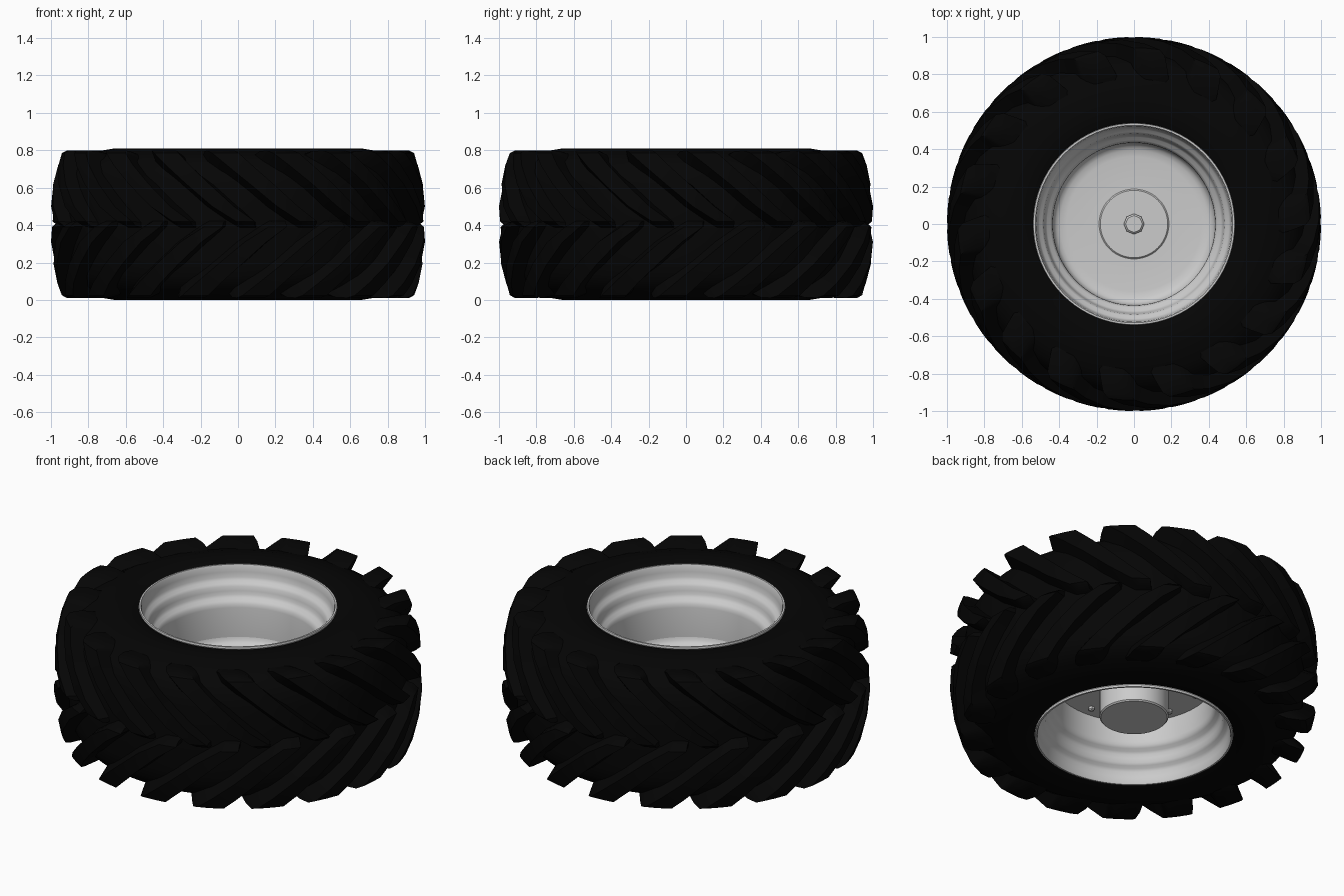
import bpy, bmesh
from math import sin, cos, pi, radians

if "Cube" in bpy.data.objects:
    bpy.data.objects.remove(bpy.data.objects["Cube"])

H = 0.81          # overall width of the wheel (along z)
LUGS = 18         # tread lugs per side


def polar(r, a, z):
    return (r * sin(a), -r * cos(a), z)


def finish(name, bm, mat=None, angle=35):
    bmesh.ops.recalc_face_normals(bm, faces=bm.faces)
    me = bpy.data.meshes.new(name)
    bm.to_mesh(me)
    bm.free()
    ob = bpy.data.objects.new(name, me)
    bpy.context.collection.objects.link(ob)
    if mat:
        me.materials.append(mat)
    bpy.ops.object.select_all(action='DESELECT')
    ob.select_set(True)
    bpy.context.view_layer.objects.active = ob
    bpy.ops.object.shade_smooth_by_angle(angle=radians(angle))
    return ob


def lathe(name, profile, seg=80, mat=None, closed=False, caps=False, angle=35):
    bm = bmesh.new()
    rings = [[bm.verts.new(polar(r, 2 * pi * i / seg, z)) for i in range(seg)]
             for r, z in profile]
    pairs = list(zip(rings, rings[1:]))
    if closed:
        pairs.append((rings[-1], rings[0]))
    for a, b in pairs:
        for i in range(seg):
            j = (i + 1) % seg
            bm.faces.new((a[i], a[j], b[j], b[i]))
    if caps:
        bm.faces.new(rings[0])
        bm.faces.new(rings[-1])
    return finish(name, bm, mat, angle)


def mirrored(half):
    """Complete a top-half profile with its reflection about mid height."""
    return half + [(r, H - z) for r, z in reversed(half[:-1])]


rubber = bpy.data.materials.new("rubber")
rubber.diffuse_color = (0.0015, 0.0015, 0.0015, 1)
rubber.use_nodes = True
rubber.node_tree.nodes["Principled BSDF"].inputs["Base Color"].default_value = rubber.diffuse_color

# Tyre carcass
lathe("tyre_carcass", mirrored([
    (.53, .785), (.555, .798), (.61, .808), (.66, .81), (.72, .80), (.80, .775),
    (.86, .74), (.90, .68), (.918, .60), (.925, H / 2)]), mat=rubber)

# Tread lugs: angle offset, top (r, z), base (r, z), top half width,
# base widths on the trailing and leading flank
STATIONS = [
    (.060, .965, .395, .905, .385, .035, .060, .050),
    (.040, .995, .420, .905, .415, .050, .095, .065),
    (-.08, 1.00, .500, .905, .500, .058, .110, .080),
    (-.22, .988, .620, .895, .610, .064, .118, .086),
    (-.34, .966, .720, .870, .680, .070, .122, .092),
    (-.42, .942, .785, .840, .725, .076, .124, .098),
    (-.45, .915, .799, .800, .750, .080, .124, .102),
    (-.48, .850, .796, .770, .765, .080, .118, .102),
    (-.50, .785, .786, .755, .775, .062, .090, .080),
]
bm = bmesh.new()
for side in (0, 1):
    flip = (lambda z: H - z) if side else (lambda z: z)
    for k in range(LUGS):
        a0 = 2 * pi * (k - side * 0.5) / LUGS
        rows = []
        for t, rt, zt, rb, zb, wt, w0, w1 in STATIONS:
            a = a0 + t
            pts = [(rb, a - w0, zb), (rt, a - wt, zt), (rt, a, zt),
                   (rt, a + wt, zt), (rb, a + w1, zb)]
            rows.append([bm.verts.new(polar(r, b, flip(z))) for r, b, z in pts])
        for p, q in zip(rows, rows[1:]):
            for i in range(4):
                bm.faces.new((p[i], p[i + 1], q[i + 1], q[i]))
            bm.faces.new((p[4], p[0], q[0], q[4]))
        bm.faces.new(rows[0])
        bm.faces.new(rows[-1])
finish("tread_lugs", bm, rubber, 40)

# Stepped rim barrel
lathe("rim", mirrored([
    (.53, .775), (.54, .795), (.538, .806), (.528, .806), (.523, .795), (.519, .765),
    (.516, .735), (.507, .718), (.492, .708), (.483, .695), (.478, .67), (.474, .65),
    (.465, .635), (.448, .625), (.438, .61), (.434, .59), (.432, H / 2)]))

# Wheel disc with a soft fillet into the barrel
lathe("wheel_disc", [
    (.432, .415), (.427, .398), (.415, .383), (.395, .373), (.36, .368),
    (.185, .368), (.185, .342), (.432, .342)], closed=True)

# Hub drum reaching towards the lower side
lathe("hub_drum", [(.18, .12), (.187, .127), (.187, .373), (.18, .38)],
      seg=48, caps=True)

# Centre pin
lathe("centre_pin", [(.055, .37), (.055, .39), (.045, .40)], seg=8, caps=True)

# Disc bolts on the lower face
bm = bmesh.new()
for k in range(10):
    a = 2 * pi * k / 10 + pi / 2
    rows = [[bm.verts.new((.36 * cos(a) + r * cos(i * pi / 3),
                           .36 * sin(a) + r * sin(i * pi / 3), z)) for i in range(6)]
            for r, z in ((.018, .35), (.018, .328), (.013, .322))]
    for p, q in zip(rows, rows[1:]):
        for i in range(6):
            j = (i + 1) % 6
            bm.faces.new((p[i], p[j], q[j], q[i]))
    bm.faces.new(rows[0])
    bm.faces.new(rows[-1])
finish("disc_bolts", bm)
